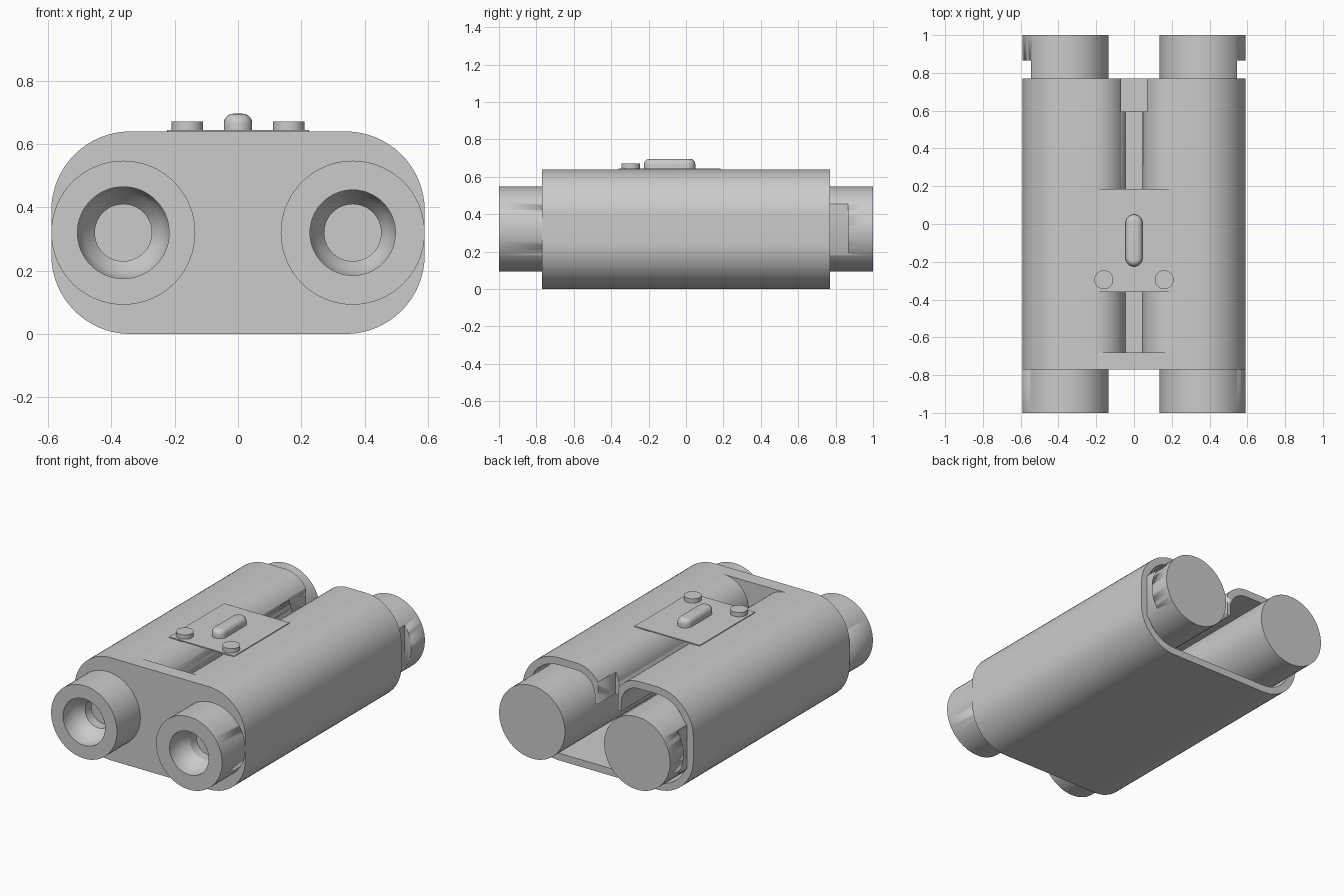
import bpy, bmesh
from math import sin, cos, pi, radians
from mathutils import Matrix, Vector

if "Cube" in bpy.data.objects:
    bpy.data.objects.remove(bpy.data.objects["Cube"], do_unlink=True)

grey = bpy.data.materials.new("plain grey")
grey.use_nodes = True
grey.diffuse_color = (0.6, 0.6, 0.6, 1)
grey.node_tree.nodes["Principled BSDF"].inputs["Base Color"].default_value = grey.diffuse_color

HALF_W, HEIGHT, WALL = 0.59, 0.64, 0.045
FRONT, CAP, BACK = -0.77, -0.68, 0.77
BARREL_X, BARREL_Z, BARREL_R = 0.3625, 0.32, 0.2275


def finish(bm, name, angle=30):
    bmesh.ops.recalc_face_normals(bm, faces=bm.faces)
    mesh = bpy.data.meshes.new(name)
    bm.to_mesh(mesh)
    bm.free()
    mesh.materials.append(grey)
    ob = bpy.data.objects.new(name, mesh)
    bpy.context.collection.objects.link(ob)
    activate(ob)
    bpy.ops.object.shade_smooth_by_angle(angle=radians(angle))
    return ob


def activate(ob):
    bpy.ops.object.select_all(action="DESELECT")
    ob.select_set(True)
    bpy.context.view_layer.objects.active = ob


def box(name, lo, hi):
    bm = bmesh.new()
    lo, hi = Vector(lo), Vector(hi)
    bmesh.ops.create_cube(bm, size=1, matrix=Matrix.Translation((lo + hi) / 2)
                          @ Matrix.Diagonal((*(hi - lo), 1)))
    return finish(bm, name)


def cut(ob, lo, hi):
    cutter = box("cutter", lo, hi)
    cutter.hide_render = True
    mod = ob.modifiers.new("cut", "BOOLEAN")
    mod.operation, mod.solver, mod.object = "DIFFERENCE", "EXACT", cutter
    activate(ob)
    bpy.ops.object.modifier_apply(modifier=mod.name)
    bpy.data.objects.remove(cutter, do_unlink=True)


def arc(cx, cz, r, start, end, n=16):
    steps = [radians(start + (end - start) * i / n) for i in range(n + 1)]
    return [(cx + r * cos(a), cz + r * sin(a)) for a in steps]


def outline(inset=0.0, valley=False):
    """Closed body section; the valley dips between the two barrels."""
    r = 0.25
    half = arc(HALF_W - r, r, r - inset, -90, 0)
    half += arc(HALF_W - r, HEIGHT - r, r - inset, 0, 90)
    if valley:
        half += arc(0.215, 0.47, 0.17 - inset, 90, 180)
        half.append((0.045 + inset, 0.465 - inset))
    return half + [(-x, z) for x, z in reversed(half)]


def loop(bm, points, y):
    return [bm.verts.new((x, y, z)) for x, z in points]


def bridge(bm, a, b):
    for i in range(len(a)):
        j = (i + 1) % len(a)
        bm.faces.new((a[i], a[j], b[j], b[i]))


# Body shell: hollow, open at the back, with a notch in the valley floor
bm = bmesh.new()
outer, inner = outline(0, True), outline(WALL, True)
rings = [loop(bm, p, y) for p, y in
         ((outer, CAP), (outer, BACK), (inner, BACK), (inner, CAP))]
for k in range(4):
    bridge(bm, rings[k], rings[(k + 1) % 4])
shell = finish(bm, "body_shell")
cut(shell, (-0.07, 0.595, 0.3), (0.07, 0.8, 0.7))

# Front wall
bm = bmesh.new()
a, b = loop(bm, outline(), FRONT), loop(bm, outline(), CAP)
bridge(bm, a, b)
bm.faces.new(a)
bm.faces.new(b)
finish(bm, "front_wall")

# Barrels: lathed along y, bored at the front, flattened on the outer side
for name, side, bore in (("left_barrel", 1, 0.135), ("right_barrel", -1, 0.145)):
    profile = [(0, 1), (BARREL_R, 1), (BARREL_R, -1), (bore, -1), (bore, -0.94),
               (bore - 0.02, -0.9), (0.09, -0.86), (0.09, -0.8), (0, -0.8)]
    bm = bmesh.new()
    verts = [bm.verts.new((r, y, 0)) for r, y in profile]
    edges = [bm.edges.new(pair) for pair in zip(verts, verts[1:])]
    bmesh.ops.spin(bm, geom=verts + edges, cent=(0, 0, 0), axis=(0, 1, 0),
                   angle=2 * pi, steps=64)
    bmesh.ops.remove_doubles(bm, verts=bm.verts, dist=0.0005)
    bmesh.ops.translate(bm, verts=bm.verts, vec=(side * BARREL_X, 0, BARREL_Z))
    barrel = finish(bm, name)
    xs = sorted((side * 0.545, side * 0.7))
    cut(barrel, (xs[0], -0.74, 0), (xs[1], 0.865, HEIGHT))

# Control plate over the valley
box("control_plate", (-0.225, -0.36, 0.638), (0.225, 0.185, 0.645))

# Round buttons
for name, x in (("left_button", 0.16), ("right_button", -0.16)):
    bm = bmesh.new()
    bmesh.ops.create_cone(bm, cap_ends=True, segments=40, radius1=0.05, radius2=0.05,
                          depth=0.03, matrix=Matrix.Translation((x, -0.295, 0.657)))
    finish(bm, name)

# Focus slider: a capsule plan with a rounded top edge
bm = bmesh.new()
plan = arc(0, 0.005, 0.045, 0, 180) + arc(0, -0.18, 0.045, 180, 360)
base = bm.faces.new([bm.verts.new((x, y, 0.642)) for x, y in plan])
top = bmesh.ops.extrude_face_region(bm, geom=[base], use_keep_orig=True)["geom"]
raised = [v for v in top if isinstance(v, bmesh.types.BMVert)]
bmesh.ops.translate(bm, verts=raised, vec=(0, 0, 0.054))
rim = [e for e in bm.edges if all(v.co.z > 0.69 for v in e.verts)]
bmesh.ops.bevel(bm, geom=rim, offset=0.03, segments=5, profile=0.5, affect="EDGES")
finish(bm, "focus_slider", 40)
